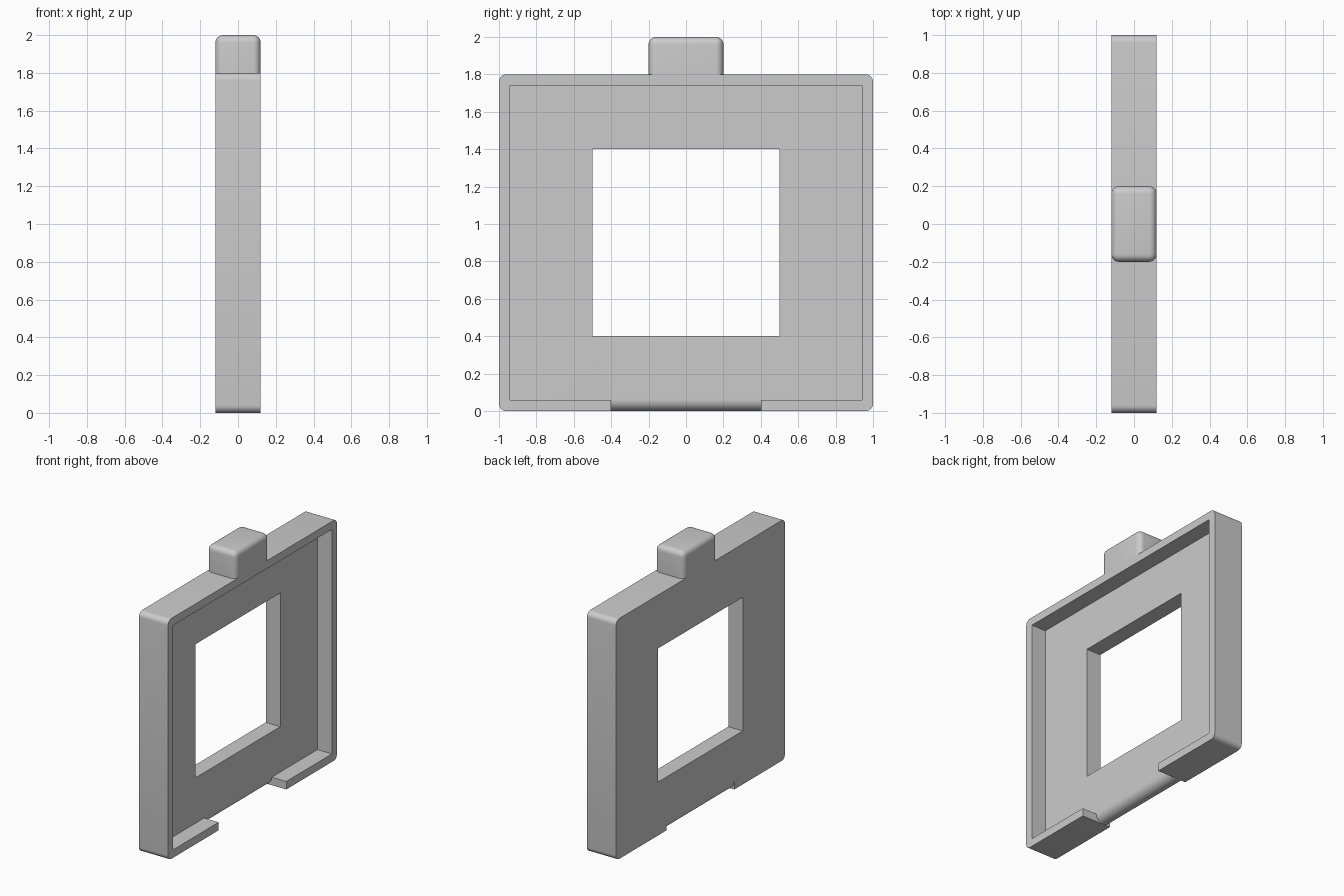
import bpy, bmesh, math

if "Cube" in bpy.data.objects:
    bpy.data.objects.remove(bpy.data.objects["Cube"])

GREY = (0.6, 0.6, 0.6, 1)
mat = bpy.data.materials.new("plain grey")
mat.use_nodes = True
mat.diffuse_color = GREY
mat.node_tree.nodes["Principled BSDF"].inputs["Base Color"].default_value = GREY

HALF = 0.12    # half the thickness
RIM = 0.06     # width of the raised rim
TOP = 1.8      # top of the frame


def make_object(name, bm):
    bmesh.ops.recalc_face_normals(bm, faces=bm.faces)
    mesh = bpy.data.meshes.new(name)
    bm.to_mesh(mesh)
    bm.free()
    mesh.materials.append(mat)
    obj = bpy.data.objects.new(name, mesh)
    bpy.context.collection.objects.link(obj)
    return obj


def box(x, y, z):
    """Box between pairs of limits on each axis."""
    bm = bmesh.new()
    bmesh.ops.create_cube(bm, size=1)
    for v in bm.verts:
        v.co = [lim[0] if c < 0 else lim[1] for c, lim in zip(v.co, (x, y, z))]
    return bm


def round_edges(bm, edges, radius):
    bmesh.ops.bevel(bm, geom=edges, offset=radius, segments=6, profile=0.5,
                    affect='EDGES', clamp_overlap=True)


def activate(obj):
    bpy.ops.object.select_all(action='DESELECT')
    obj.select_set(True)
    bpy.context.view_layer.objects.active = obj


def cut(obj, cutter):
    mod = obj.modifiers.new("cut", 'BOOLEAN')
    mod.operation = 'DIFFERENCE'
    mod.solver = 'EXACT'
    mod.object = cutter
    activate(obj)
    bpy.ops.object.modifier_apply(modifier=mod.name)
    bpy.data.objects.remove(cutter)


# Square frame with rounded outer corners
bm = box((-HALF, HALF), (-1, 1), (0, TOP))
corners = [e for e in bm.edges if abs(e.verts[0].co.x - e.verts[1].co.x) > 0.1]
round_edges(bm, corners, 0.04)
frame = make_object("frame", bm)

# Shallow tray on one side and the square window
cut(frame, make_object("tray_cutter",
    box((0, 0.3), (RIM - 1, 1 - RIM), (RIM, TOP - RIM))))
cut(frame, make_object("window_cutter",
    box((-0.3, 0.3), (-0.5, 0.5), (0.4, 1.4))))

# Gap in the bottom rim, leaving the panel with a fully rounded lower edge
profile = [(-0.2, RIM), (-0.2, -0.1), (0.2, -0.1), (0.2, 0.1), (0, 0.1)]
for i in range(17):
    a = math.pi * i / 16
    profile.append((RIM * (math.cos(a) - 1), RIM * (1 - math.sin(a))))
bm = bmesh.new()
face = bm.faces.new([bm.verts.new((x, -0.4, z)) for x, z in profile])
side = bmesh.ops.extrude_face_region(bm, geom=[face])["geom"]
bmesh.ops.translate(bm, vec=(0, 0.8, 0),
                    verts=[g for g in side if isinstance(g, bmesh.types.BMVert)])
cut(frame, make_object("gap_cutter", bm))

# Rounded tab on top, open where it meets the frame
bm = box((-HALF, HALF), (-0.2, 0.2), (TOP, 2))
bottom = [f for f in bm.faces if f.calc_center_median().z < TOP + 0.01]
bmesh.ops.delete(bm, geom=bottom, context='FACES_ONLY')
round_edges(bm, [e for e in bm.edges if not e.is_boundary], 0.04)
tab = make_object("top_tab", bm)

for obj in (frame, tab):
    activate(obj)
    bpy.ops.object.shade_smooth_by_angle(angle=math.radians(30))
